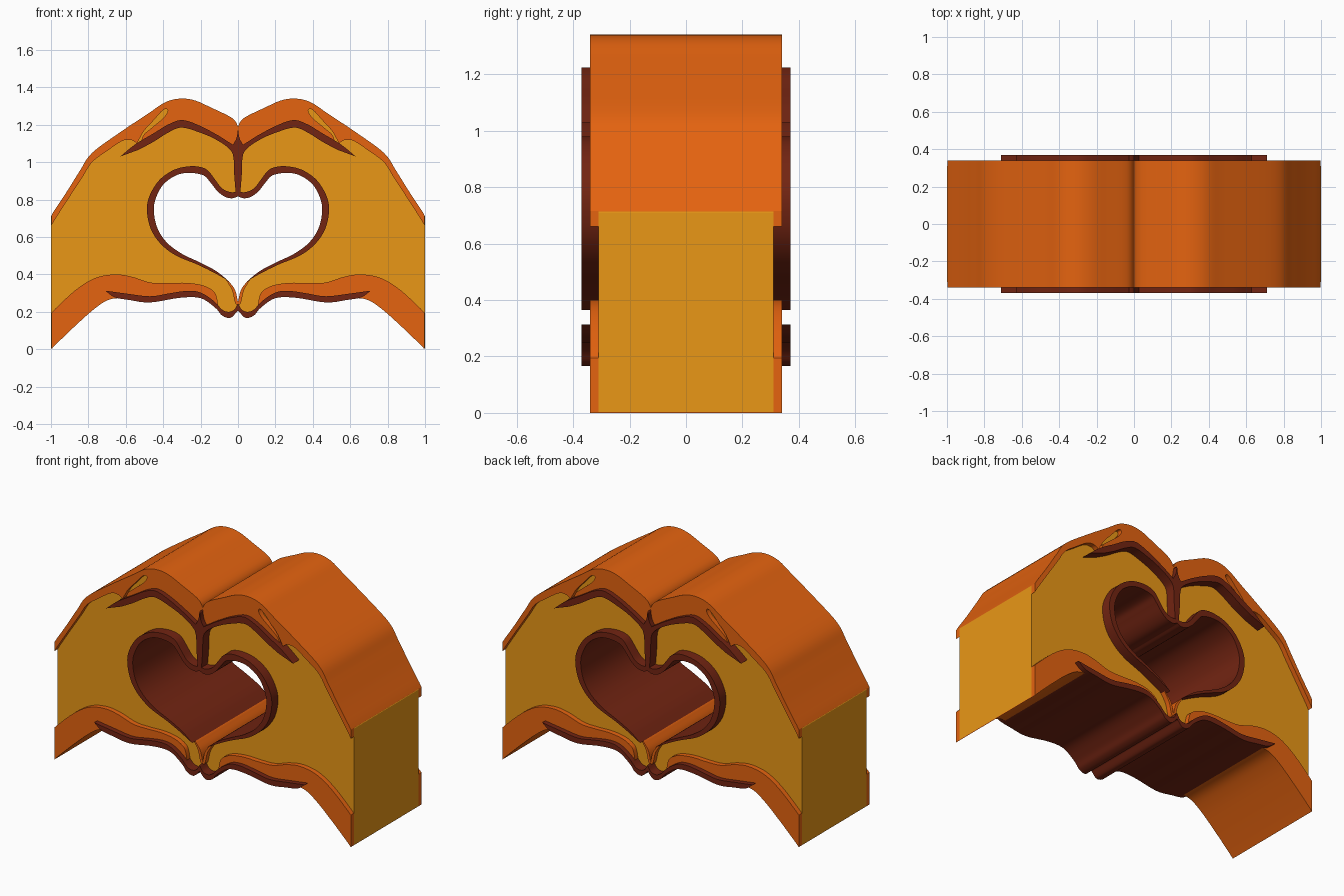
import bpy, bmesh, math
from mathutils import Vector


def material(name, rgb):
    m = bpy.data.materials.new(name)
    m.diffuse_color = (*rgb, 1)
    return m


YELLOW = material("yellow", (0.82, 0.31, 0.008))
ORANGE = material("orange", (0.78, 0.125, 0.005))
DARK = material("dark_brown", (0.17, 0.018, 0.006))


def smooth(pts, steps=5):
    """Catmull-Rom through a run of points; two points stay a straight line."""
    if len(pts) < 3:
        return [Vector(p) for p in pts]
    p = [Vector(q) for q in pts]
    p = [2 * p[0] - p[1]] + p + [2 * p[-1] - p[-2]]
    out = []
    for a, b, c, d in zip(p, p[1:], p[2:], p[3:]):
        for i in range(steps):
            t = i / steps
            out.append(0.5 * (2 * b + (c - a) * t + (2 * a - 5 * b + 4 * c - d) * t * t
                              + (3 * b - a - 3 * c + d) * t ** 3))
    return out + [p[-2]]


def plate(name, runs, half_depth, mat, limit=1.0):
    """Extrude the right half of an outline through the depth and mirror it."""
    loop = []
    for run in runs:
        for q in smooth(run):
            q = Vector((min(max(q.x, 0), limit), q.y))
            if not loop or (q - loop[-1]).length > 1e-4:
                loop.append(q)
    if (loop[0] - loop[-1]).length < 1e-4:
        loop.pop()
    bm = bmesh.new()
    face = bm.faces.new([bm.verts.new((q.x, -half_depth, q.y)) for q in loop])
    ext = bmesh.ops.extrude_face_region(bm, geom=[face], use_keep_orig=True)
    moved = [v for v in ext["geom"] if isinstance(v, bmesh.types.BMVert)]
    bmesh.ops.translate(bm, verts=moved, vec=(0, 2 * half_depth, 0))
    bmesh.ops.recalc_face_normals(bm, faces=bm.faces[:])
    seam = [f for f in bm.faces if all(v.co.x < 1e-5 for v in f.verts)]
    bmesh.ops.delete(bm, geom=seam, context="FACES")
    bmesh.ops.triangulate(bm, faces=[f for f in bm.faces if len(f.verts) > 4])
    mesh = bpy.data.meshes.new(name)
    bm.to_mesh(mesh)
    bm.free()
    mesh.materials.append(mat)
    ob = bpy.data.objects.new(name, mesh)
    bpy.context.collection.objects.link(ob)
    mod = ob.modifiers.new("mirror", "MIRROR")
    mod.use_clip = True
    mesh.shade_smooth()
    mesh.set_sharp_from_angle(angle=math.radians(30))
    return ob


def shift(pts, dz):
    return [(x, z + dz) for x, z in pts]


# Shared edges, right half, as (x, z)
TOP = [(0, 1.19), (0.015, 1.22), (0.05, 1.247), (0.14, 1.29), (0.23, 1.33), (0.31, 1.34),
       (0.39, 1.32), (0.48, 1.26), (0.63, 1.16), (0.78, 1.05), (0.845, 0.955), (0.92, 0.835), (1, 0.715)]
BOTTOM = [(1, 0), (0.87, 0.125), (0.76, 0.222), (0.68, 0.268), (0.58, 0.27), (0.47, 0.258),
          (0.31, 0.282), (0.2, 0.28), (0.125, 0.228), (0.085, 0.187), (0.04, 0.177), (0, 0.215)]
HEART = [(0.05, 0.365), (0.12, 0.42), (0.21, 0.467), (0.3, 0.51), (0.38, 0.57), (0.43, 0.645),
         (0.45, 0.735), (0.44, 0.805), (0.4, 0.88), (0.33, 0.93), (0.26, 0.943), (0.185, 0.93),
         (0.15, 0.895), (0.11, 0.845), (0.07, 0.815), (0.03, 0.807), (0, 0.818)]
HEART_OUT = [(0, 0.842), (0.04, 0.84), (0.085, 0.86), (0.125, 0.91), (0.16, 0.955), (0.2, 0.974),
             (0.26, 0.978), (0.34, 0.96), (0.42, 0.905), (0.473, 0.82), (0.487, 0.74), (0.465, 0.64),
             (0.41, 0.56), (0.33, 0.5), (0.22, 0.454), (0.13, 0.41), (0.05, 0.365)]
TIP = [(0, 0.25), (0.015, 0.315), (0.05, 0.365)]


def widen(pts):
    return [(x * 1.01, 0.6 + (z - 0.6) * 1.01) for x, z in pts]


# Pair of hands: main body, with the heart opening in the middle
plate("hands_body",
      [shift(TOP, -0.004), [(1, 0.711), (1, 0.004)], shift(BOTTOM, 0.004),
       widen(TIP), widen(HEART)],
      0.31, YELLOW)

# Upper shaded fingers, with a slot for the fingertip highlight
plate("upper_finger_shade",
      [TOP,
       [(1, 0.66), (0.92, 0.785), (0.835, 0.915), (0.78, 1.0), (0.7, 1.06), (0.62, 1.113),
        (0.57, 1.118), (0.54, 1.1)],
       [(0.53, 1.12), (0.5, 1.17), (0.45, 1.225), (0.41, 1.27), (0.385, 1.285), (0.376, 1.27),
        (0.4, 1.235), (0.46, 1.185), (0.505, 1.145), (0.52, 1.1)],
       [(0.45, 1.13), (0.37, 1.18), (0.3, 1.205), (0.2, 1.17), (0.1, 1.13), (0.02, 1.06)],
       [(0, 1.06), (0, 1.19)]],
      0.34, ORANGE, 0.998)

# Lower shaded wrists and thumb edges
plate("lower_wrist_shade",
      [BOTTOM[:9],
       [(0.105, 0.222), (0.112, 0.27), (0.13, 0.31), (0.19, 0.342), (0.28, 0.355), (0.38, 0.353),
        (0.47, 0.357), (0.57, 0.388), (0.66, 0.4), (0.765, 0.38), (0.87, 0.315), (1, 0.195)]],
      0.34, ORANGE, 0.998)
plate("thumb_edge_shade",
      [TIP, [(0.065, 0.372), (0.032, 0.315), (0.016, 0.25), (0, 0.235)]],
      0.34, ORANGE)

# Dark outline around the heart opening
plate("heart_outline", [HEART_OUT, HEART], 0.37, DARK)

# Dark finger crease running into the centre line
plate("finger_crease",
      [[(0, 1.18), (0.008, 1.13), (0.027, 1.093)],
       [(0.1, 1.14), (0.2, 1.193), (0.295, 1.225), (0.37, 1.203), (0.45, 1.155), (0.55, 1.095), (0.63, 1.03)],
       [(0.53, 1.067), (0.45, 1.11), (0.37, 1.16), (0.3, 1.185), (0.2, 1.157), (0.12, 1.122), (0.05, 1.075),
        (0.025, 1.03), (0.02, 0.93), (0.012, 0.835)],
       [(0, 0.83), (0, 1.18)]],
      0.37, DARK)

# Dark crease beneath the thumbs
plate("thumb_crease",
      [[(0.71, 0.313), (0.66, 0.278), (0.58, 0.263), (0.47, 0.25), (0.31, 0.275), (0.2, 0.273),
        (0.12, 0.22), (0.085, 0.18), (0.04, 0.168), (0, 0.207)],
       [(0, 0.245), (0.02, 0.212), (0.05, 0.2), (0.085, 0.212), (0.13, 0.258), (0.2, 0.303),
        (0.27, 0.312), (0.36, 0.3), (0.47, 0.283), (0.6, 0.298), (0.71, 0.313)]],
      0.37, DARK)
